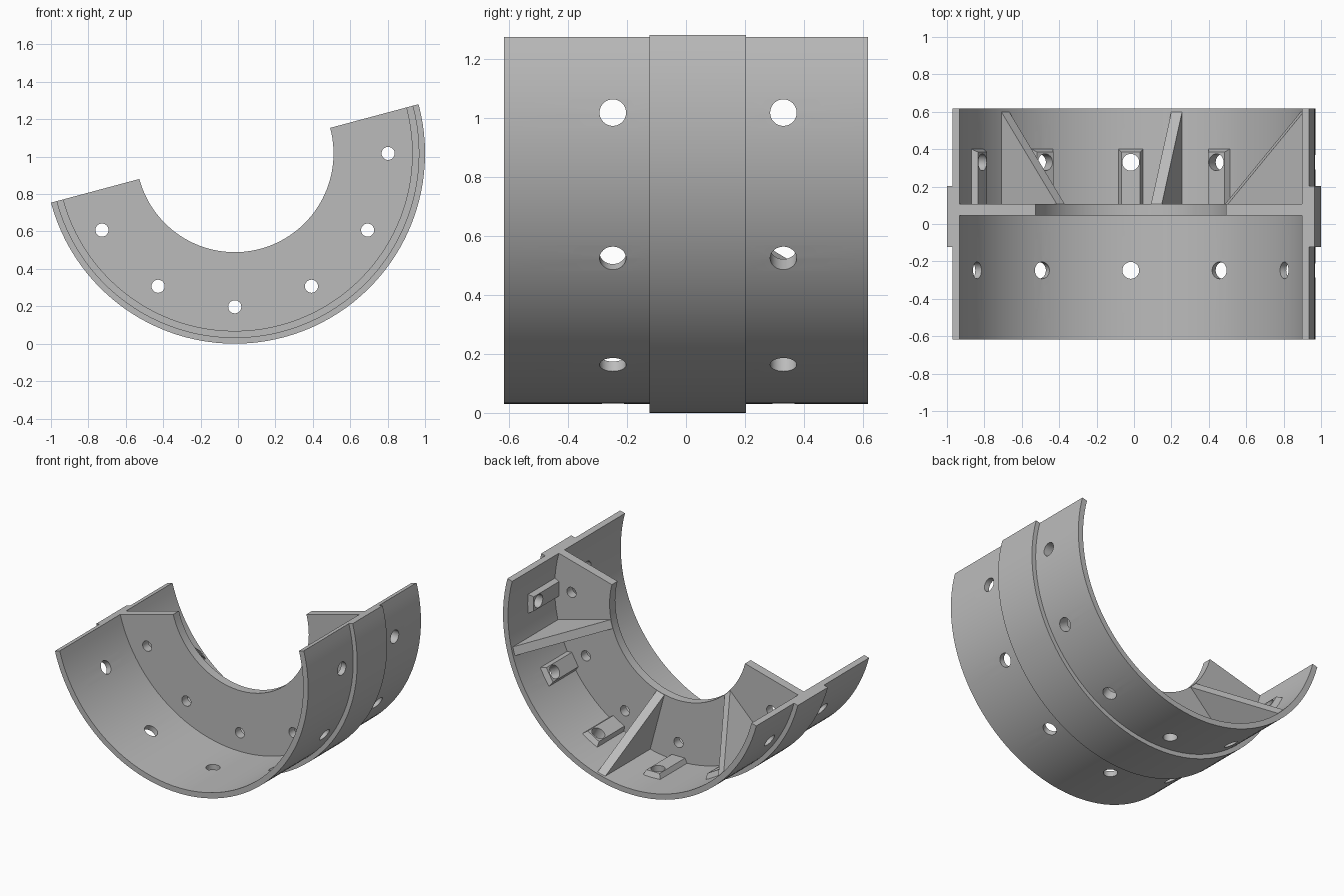
import bpy, bmesh, math
from mathutils import Matrix, Vector

if "Cube" in bpy.data.objects:
    bpy.data.objects.remove(bpy.data.objects["Cube"])

R_BAND, R_OUT, R_IN, R_WEB = 1.0173, 0.987, 0.949, 0.528
Y_END, WEB_FRONT, WEB_BACK = 0.617, 0.045, 0.107
CENTRE = Vector((-0.0173, 0, R_BAND))
HOLE_ANGLES = [-30 * i for i in range(6)]
RIB_ANGLES = [-15, -75, -135]

grey = bpy.data.materials.new("cast grey")
grey.use_nodes = True
grey.diffuse_color = (0.5, 0.5, 0.5, 1)
grey.node_tree.nodes["Principled BSDF"].inputs["Base Color"].default_value = (0.5, 0.5, 0.5, 1)


def place(angle):
    # Local x becomes the radial direction, local y stays along the axis
    return Matrix.Translation(CENTRE) @ Matrix.Rotation(math.radians(-angle), 4, 'Y')


def finish(name, bm):
    bmesh.ops.recalc_face_normals(bm, faces=bm.faces)
    mesh = bpy.data.meshes.new(name)
    bm.to_mesh(mesh)
    bm.free()
    mesh.materials.append(grey)
    obj = bpy.data.objects.new(name, mesh)
    bpy.context.collection.objects.link(obj)
    return obj


def activate(obj):
    bpy.ops.object.select_all(action='DESELECT')
    obj.select_set(True)
    bpy.context.view_layer.objects.active = obj


def bridge(bm, rings):
    # Skin a row of matching outlines and cap both ends
    rings = [[bm.verts.new(p) for p in ring] for ring in rings]
    n = len(rings[0])
    for a, b in zip(rings, rings[1:]):
        for i in range(n):
            j = (i + 1) % n
            bm.faces.new((a[i], a[j], b[j], b[i]))
    bm.faces.new(rings[0])
    bm.faces.new(rings[-1])


# Half drum: T-shaped section with a raised outer band, swept half a turn
section = [(R_OUT, -Y_END), (R_OUT, -0.124), (R_BAND, -0.124), (R_BAND, 0.204),
           (R_OUT, 0.204), (R_OUT, Y_END), (R_IN, Y_END), (R_IN, WEB_BACK),
           (R_WEB, WEB_BACK), (R_WEB, WEB_FRONT), (R_IN, WEB_FRONT), (R_IN, -Y_END)]
STEPS = 60
bm = bmesh.new()
bridge(bm, [[place(15 - 180 * k / STEPS) @ Vector((r, y, 0)) for r, y in section]
            for k in range(STEPS + 1)])
parts = [finish("half_drum", bm)]

# Tapered pads around the rear holes
for n, angle in enumerate(HOLE_ANGLES):
    bm = bmesh.new()
    rings = []
    for r, half, end in ((0.956, 0.07, 0.405), (0.915, 0.05, 0.385)):
        rings.append([place(angle) @ Vector((r, y, z)) for y, z in
                      ((0.09, -half), (end, -half), (end, half), (0.09, half))])
    bridge(bm, rings)
    parts.append(finish(f"hole_pad_{n + 1}", bm))

# Drill cutter: two rows through the shell and one row through the web
bm = bmesh.new()
for angle in HOLE_ANGLES:
    for y in (-0.248, 0.33):
        bmesh.ops.create_cone(
            bm, cap_ends=True, segments=32, radius1=0.045, radius2=0.045, depth=0.24,
            matrix=place(angle) @ Matrix.Translation((0.96, y, 0)) @ Matrix.Rotation(math.pi / 2, 4, 'Y'))
    bmesh.ops.create_cone(
        bm, cap_ends=True, segments=32, radius1=0.035, radius2=0.035, depth=0.16,
        matrix=place(angle) @ Matrix.Translation((0.82, 0.076, 0)) @ Matrix.Rotation(math.pi / 2, 4, 'X'))
cutter = finish("drill_cutter", bm)
cutter.hide_render = True

for obj in parts:
    activate(obj)
    mod = obj.modifiers.new("holes", 'BOOLEAN')
    mod.operation = 'DIFFERENCE'
    mod.solver = 'EXACT'
    mod.object = cutter
    bpy.ops.object.modifier_apply(modifier=mod.name)
bpy.data.objects.remove(cutter)

# Triangular gusset ribs behind the web
for n, angle in enumerate(RIB_ANGLES):
    bm = bmesh.new()
    outline = [(R_WEB + 0.002, 0.1), (0.965, 0.1), (0.965, 0.6), (R_IN, 0.6), (R_WEB + 0.002, WEB_BACK)]
    bridge(bm, [[place(angle) @ Vector((r, y, z)) for r, y in outline] for z in (-0.03, 0.03)])
    parts.append(finish(f"gusset_rib_{n + 1}", bm))

for obj in parts:
    activate(obj)
    bpy.ops.object.shade_smooth_by_angle(angle=math.radians(30))
